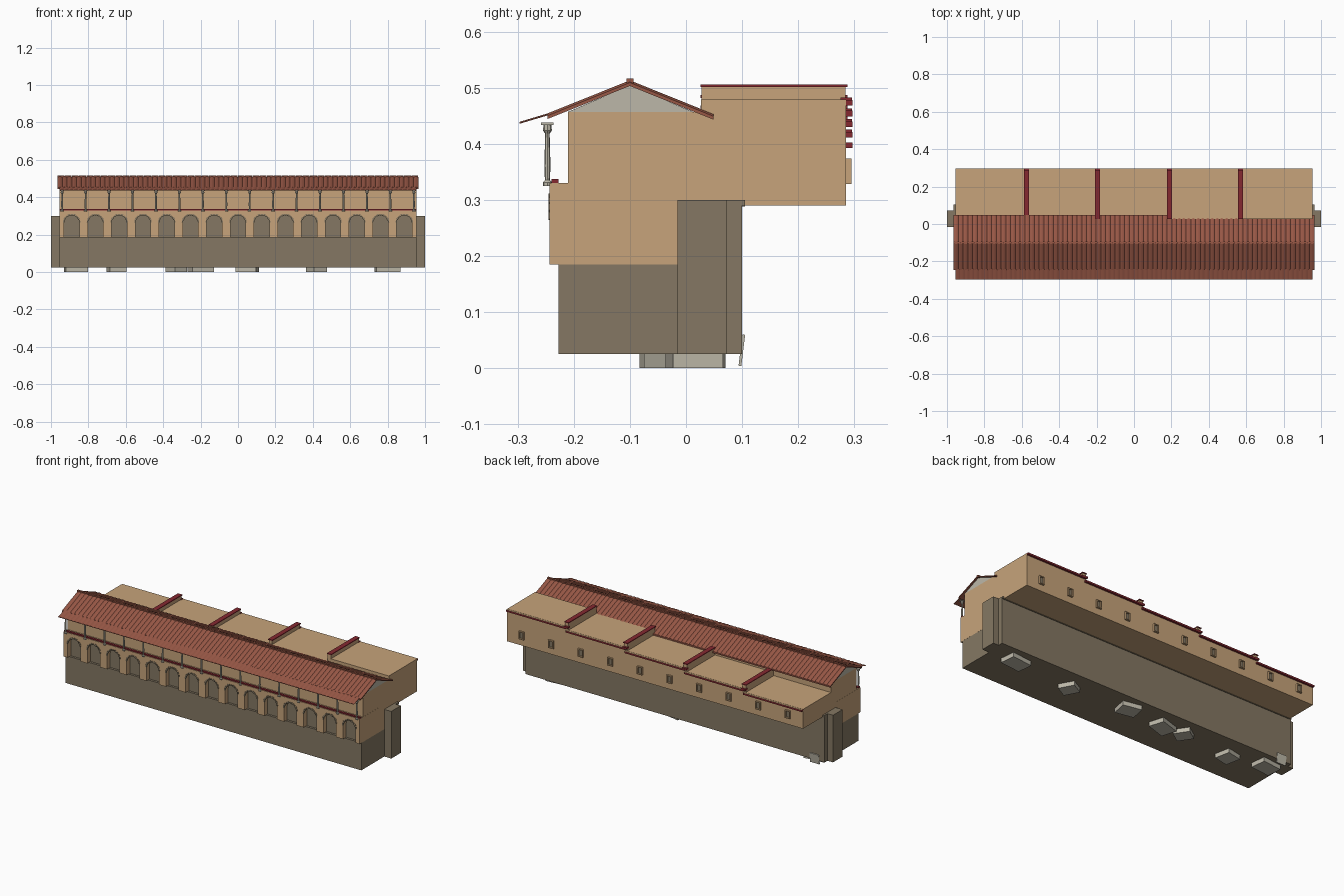
import bpy, bmesh, math
from mathutils import Matrix, Vector

if "Cube" in bpy.data.objects:
    bpy.data.objects.remove(bpy.data.objects["Cube"])


def material(name, rgb):
    m = bpy.data.materials.new(name)
    m.diffuse_color = (*rgb, 1)
    m.use_nodes = True
    m.node_tree.nodes["Principled BSDF"].inputs["Base Color"].default_value = m.diffuse_color
    return m


SAND = material("sandstone", (0.57, 0.37, 0.196))
STONE = material("dark_stone", (0.233, 0.187, 0.125))
TILE = material("roof_tile", (0.31, 0.095, 0.06))
RED = material("dark_red", (0.235, 0.022, 0.03))
PALE = material("pale_stone", (0.507, 0.477, 0.393))


def finish(name, bm, *mats):
    bmesh.ops.recalc_face_normals(bm, faces=bm.faces)
    me = bpy.data.meshes.new(name)
    bm.to_mesh(me)
    bm.free()
    for m in mats:
        me.materials.append(m)
    ob = bpy.data.objects.new(name, me)
    bpy.context.collection.objects.link(ob)
    return ob


def add_box(bm, x0, x1, y0, y1, z0, z1, rot=None):
    c = Vector(((x0 + x1) / 2, (y0 + y1) / 2, (z0 + z1) / 2))
    mat = Matrix.Translation(c) @ (rot or Matrix()) @ Matrix.Diagonal((x1 - x0, y1 - y0, z1 - z0, 1))
    return bmesh.ops.create_cube(bm, size=1, matrix=mat)["verts"]


def boxes(name, mat, *specs):
    bm = bmesh.new()
    for s in specs:
        add_box(bm, *s)
    return finish(name, bm, mat)


def extrude(name, mat, points, offset):
    """Closed outline pushed along an offset vector."""
    bm = bmesh.new()
    f = bm.faces.new([bm.verts.new(p) for p in points])
    r = bmesh.ops.extrude_face_region(bm, geom=[f])
    bmesh.ops.translate(bm, vec=offset, verts=[v for v in r["geom"] if isinstance(v, bmesh.types.BMVert)])
    return finish(name, bm, mat)


L = 0.955

# Stone base, end piers and rear ledge
boxes("stone_base", STONE, (-L, L, -0.227, 0.1, 0.025, 0.185),
      (-L, L, -0.21, 0.1, 0.185, 0.29))
boxes("rear_ledge", STONE, (-L, L, 0.09, 0.105, 0.288, 0.3))
for s, side in ((-1, "left"), (1, "right")):
    xs = sorted((s * 0.94, s * 1.0))
    xt = sorted((s * 0.94, s * 0.965))
    boxes(side + "_pier", STONE, (*xs, -0.015, 0.073, 0.025, 0.3),
          (*xt, 0.073, 0.1, 0.025, 0.3), (*xt, 0.073, 0.105, 0.29, 0.3))

# Arcade wall with arched niches open at the bottom
N, STEP, R, ZC = 15, 0.127, 0.041, 0.264
centres = [(i - (N - 1) / 2) * STEP for i in range(N)]
outline = [(-L, -0.243, 0.33), (-L, -0.243, 0.185)]
for cx in centres:
    outline.append((cx - R, -0.243, 0.185))
    for k in range(11):
        a = math.pi * (1 - k / 10)
        outline.append((cx + R * math.cos(a), -0.243, ZC + R * math.sin(a)))
    outline.append((cx + R, -0.243, 0.185))
outline += [(L, -0.243, 0.185), (L, -0.243, 0.33)]
extrude("arcade_wall", SAND, outline, (0, 0.031, 0))
boxes("niche_backs", STONE, (-L + 0.01, L - 0.01, -0.214, -0.205, 0.185, 0.325))
boxes("wall_ends", SAND, (-L - 0.0005, -L + 0.02, -0.213, -0.01, 0.185, 0.33),
      (L - 0.02, L + 0.0005, -0.213, -0.01, 0.185, 0.33))

# Arch stones around each niche
bm = bmesh.new()
for cx in centres:
    for k in range(9):
        a = math.pi * (k + 0.5) / 9
        px, pz = cx + (R + 0.002) * math.cos(a), ZC + (R + 0.002) * math.sin(a)
        d = 0.005 if k % 2 else 0.0035
        add_box(bm, px - d, px + d, -0.245, -0.235, pz - 0.0065, pz + 0.0065,
                Matrix.Rotation(-a, 4, "Y"))
finish("arch_stones", bm, STONE)

# Upper hall and gable ends
boxes("upper_hall", SAND, (-L, L, -0.21, 0.027, 0.29, 0.457))
extrude("gables", PALE, [(-L, -0.21, 0.457), (-L, 0.012, 0.457), (-L, -0.1, 0.504)], (2 * L, 0, 0))
boxes("gallery_floor", SAND, (-L, L, -0.243, -0.2, 0.322, 0.3305))
boxes("gallery_rail", RED, (-L, L, -0.24, -0.227, 0.33, 0.337))

# Gallery columns: lathe profile of radius and height
profile = [(0.008, 0.325), (0.008, 0.331), (0.0045, 0.335), (0.0055, 0.36), (0.004, 0.418), (0.008, 0.424), (0.007, 0.433)]
bm = bmesh.new()
for i in range(16):
    cx = -0.94 + i * 1.88 / 15
    rings = [[bm.verts.new((cx + r * math.cos(k * math.pi / 4), -0.247 + r * math.sin(k * math.pi / 4), z))
              for k in range(8)] for r, z in profile]
    for a, b in zip(rings, rings[1:]):
        for k in range(8):
            bm.faces.new((a[k], a[(k + 1) % 8], b[(k + 1) % 8], b[k]))
    bm.faces.new(rings[0])
    bm.faces.new(rings[-1])
    add_box(bm, cx - 0.011, cx + 0.011, -0.258, -0.236, 0.433, 0.438)
finish("columns", bm, PALE)


# Ribbed tile slopes
def tiled_slope(name, half, top, low, thick, rib, count=76):
    bm = bmesh.new()
    rows, steps = [], count * 4
    for i in range(steps + 1):
        x = -half + 2 * half * i / steps
        h = rib * math.sin(math.pi * (i % 4) / 4)
        rows.append([bm.verts.new((x, y, z + d)) for (y, z), d in
                     ((top, h), (low, h), (low, -thick), (top, -thick))])
    for a, b in zip(rows, rows[1:]):
        for k in range(4):
            bm.faces.new((a[k], a[(k + 1) % 4], b[(k + 1) % 4], b[k]))
    bm.faces.new(rows[0])
    bm.faces.new(rows[-1])
    return finish(name, bm, TILE)


tiled_slope("front_roof", 0.965, (-0.1, 0.509), (-0.247, 0.45), 0.006, 0.004)
tiled_slope("rear_roof", 0.965, (-0.1, 0.509), (0.049, 0.449), 0.006, 0.004)
tiled_slope("front_awning", L, (-0.24, 0.4535), (-0.297, 0.4365), 0.001, 0.0025)
boxes("ridge_tiles", TILE, *[(-0.965 + i * 0.0386, -0.965 + i * 0.0386 + 0.036, -0.106, -0.094, 0.504, 0.516)
                             for i in range(50)])

# Rear bays stepping down from right to left, with red eaves
edges = [L, 0.57, 0.19, -0.195, -0.575, -L]
for i in range(5):
    x1, x0, top = edges[i], edges[i + 1], 0.482 - 0.019 * i
    boxes(f"rear_bay_{i + 1}", SAND, (x0, x1, 0.027, 0.285, 0.29, top - 0.003))
    bm = bmesh.new()
    add_box(bm, x0, x1, 0.275, 0.297, top - 0.014, top - 0.004)
    bmesh.ops.recalc_face_normals(bm, faces=bm.faces)
    for f in bm.faces:
        f.material_index = 1 if f.normal.z > 0.5 else 0
    finish(f"eave_{i + 1}", bm, RED, SAND)

# Party walls with red caps between the bays
for i, x in enumerate(edges[1:5]):
    top = 0.506 - 0.019 * i
    boxes(f"party_wall_{i + 1}", SAND, (x - 0.011, x + 0.011, 0.028, 0.284, 0.3, top - 0.005))
    boxes(f"party_cap_{i + 1}", RED, (x - 0.014, x + 0.014, 0.026, 0.288, top - 0.005, top),
          (x - 0.014, x + 0.014, 0.275, 0.296, top - 0.034, top - 0.024))

# Framed rear windows
frames, panes = [], []
for i in range(10):
    x = (i - 4.5) * 0.191
    frames += [(x - 0.016, x + 0.016, 0.28, 0.295, 0.328, 0.333),
               (x - 0.016, x + 0.016, 0.28, 0.295, 0.369, 0.374),
               (x - 0.016, x - 0.011, 0.28, 0.295, 0.333, 0.369),
               (x + 0.011, x + 0.016, 0.28, 0.295, 0.333, 0.369)]
    panes.append((x - 0.011, x + 0.011, 0.28, 0.287, 0.333, 0.369))
boxes("window_frames", SAND, *frames)
boxes("window_panes", STONE, *panes)

# Loose foundation slabs: x, y, width, turn
bm = bmesh.new()
for x, y, w, turn in ((0.8, 0.015, 0.13, 0.1), (0.42, -0.016, 0.08, 0.5), (0.05, 0.015, 0.11, -0.2),
                      (-0.2, -0.01, 0.12, 0.3), (-0.33, 0, 0.08, 0.6), (-0.65, -0.03, 0.09, 0.2),
                      (-0.865, 0.02, 0.12, 0.1)):
    for v in add_box(bm, x - w / 2, x + w / 2, y - 0.045, y + 0.045, 0.004, 0.028, Matrix.Rotation(turn, 4, "Z")):
        if v.co.z < 0.01:
            v.co.z = 0.002
add_box(bm, -0.93, -0.87, 0.097, 0.102, 0.006, 0.062, Matrix.Rotation(-0.12, 4, "X"))
slabs = finish("foundation_slabs", bm, PALE)
slabs.location.z = -0.002
